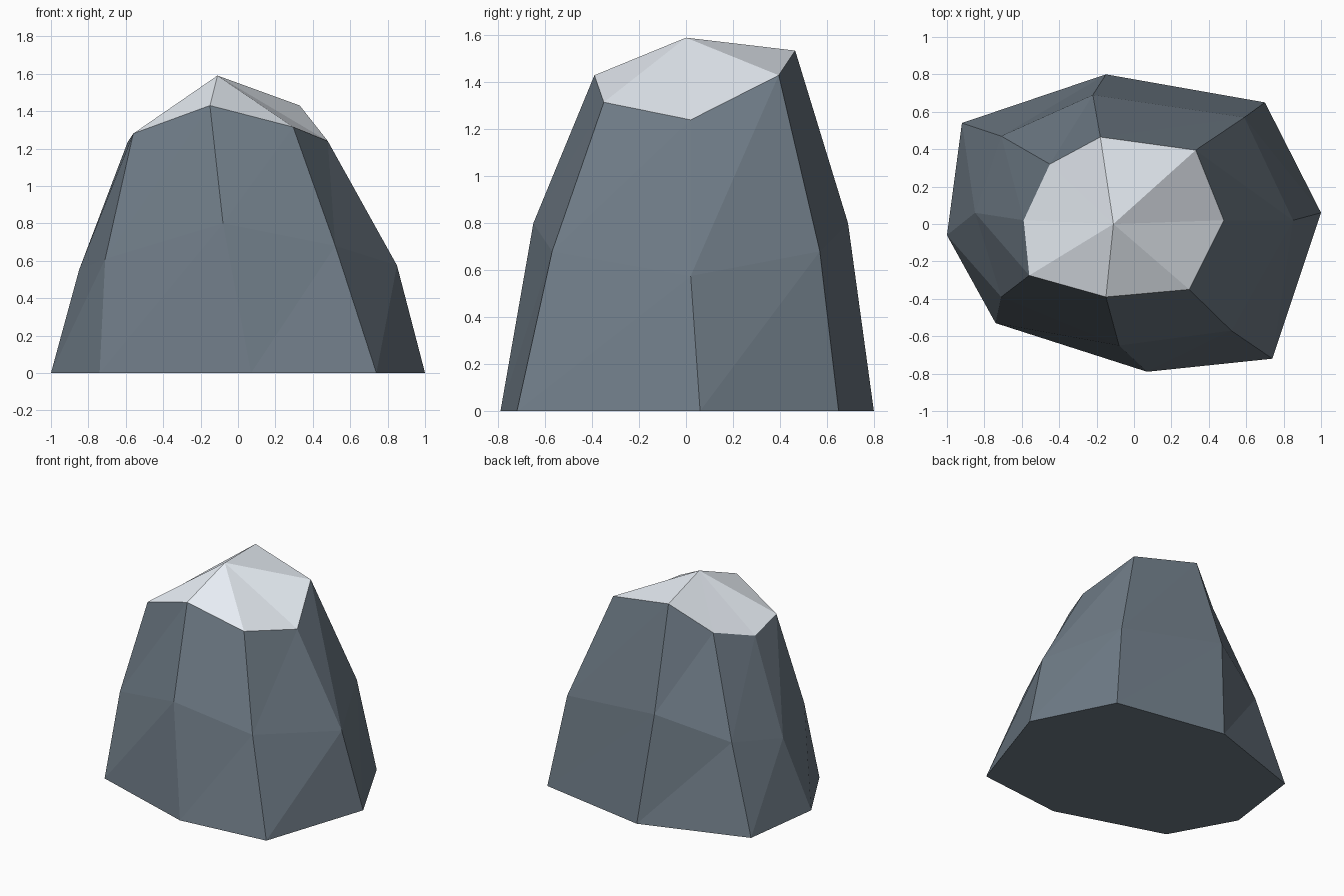
import bpy

if "Cube" in bpy.data.objects:
    bpy.data.objects.remove(bpy.data.objects["Cube"])

# Eight-sided cross-sections, counter-clockwise from +x: (x, y, z)
FOOT = [(1.0, .06, 0), (.7, .65, 0), (-.15, .8, 0), (-.92, .54, 0),
        (-1.0, -.06, 0), (-.74, -.53, 0), (.07, -.79, 0), (.74, -.72, 0)]
SHOULDER = [(.85, .02, .575), (.59, .57, .68), (-.22, .69, .8), (-.71, .47, .635),
            (-.85, .06, .55), (-.71, -.39, .61), (-.08, -.65, .8), (.52, -.57, .68)]
SNOW_LINE = [(.48, .02, 1.24), (.33, .395, 1.43), (-.18, .465, 1.535), (-.45, .32, 1.335),
             (-.59, .02, 1.235), (-.56, -.275, 1.28), (-.15, -.39, 1.43), (.295, -.35, 1.315)]
PEAK = (-.11, 0, 1.59)
N = len(FOOT)


def make_part(name, verts, faces, color):
    mesh = bpy.data.meshes.new(name)
    mesh.from_pydata(verts, [], faces)
    mat = bpy.data.materials.new(name + "_color")
    mat.diffuse_color = (*color, 1)
    mat.use_nodes = True
    mat.node_tree.nodes["Principled BSDF"].inputs["Base Color"].default_value = mat.diffuse_color
    mesh.materials.append(mat)
    obj = bpy.data.objects.new(name, mesh)
    bpy.context.collection.objects.link(obj)
    return obj


def band(low, high):
    """Triangulated strip between two rings, given their first vertex index."""
    tris = []
    for i in range(N):
        j = (i + 1) % N
        tris += [(low + i, low + j, high + j), (low + i, high + j, high + i)]
    return tris


# Rock body: two faceted bands and a flat underside
make_part("rock_body", FOOT + SHOULDER + SNOW_LINE,
          [tuple(reversed(range(N)))] + band(0, N) + band(N, 2 * N),
          (.155, .195, .235))

# Snow cap: fan from the snow line to the peak
make_part("snow_cap", SNOW_LINE + [PEAK],
          [(i, (i + 1) % N, N) for i in range(N)],
          (.82, .87, .93))
